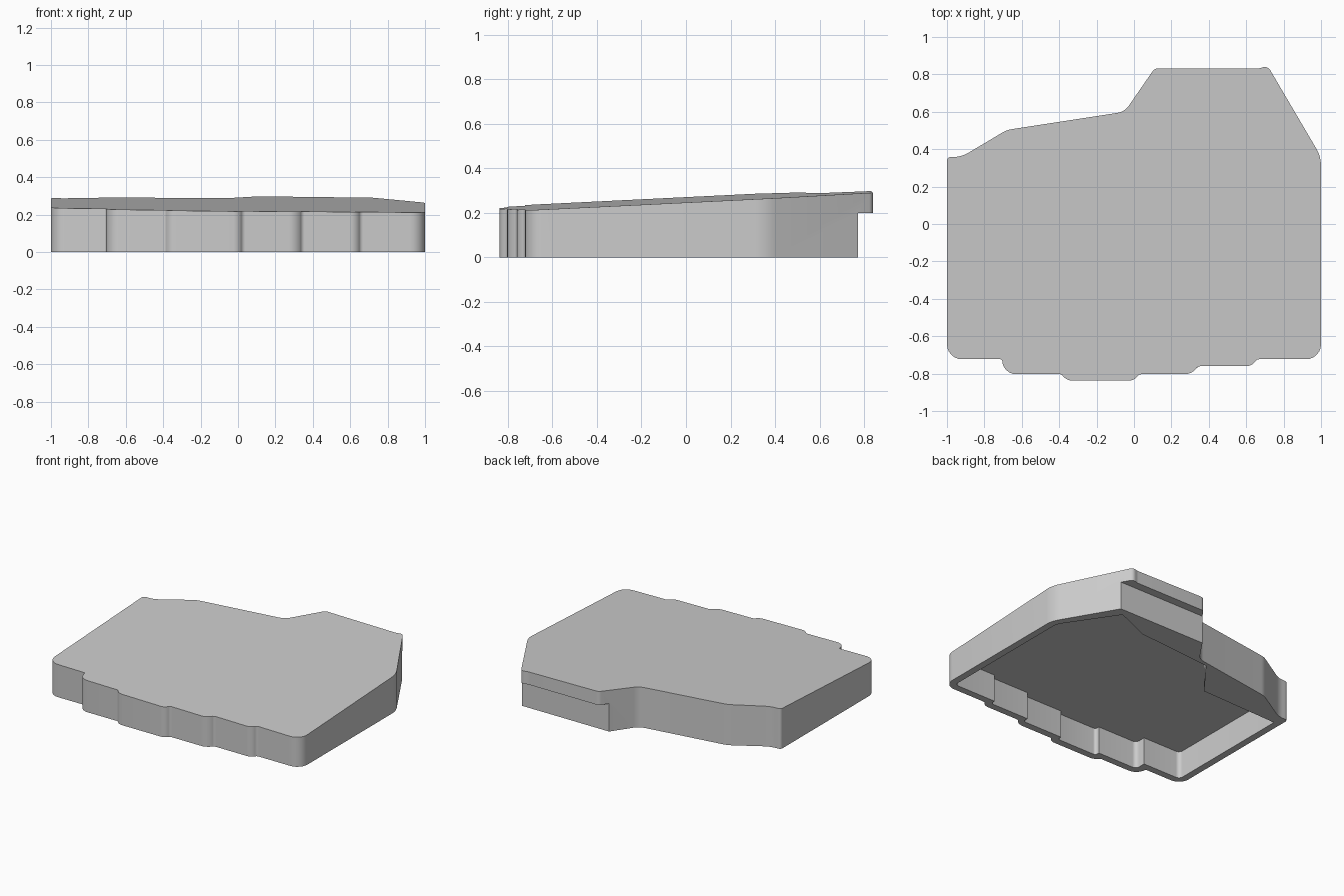
import bpy, bmesh, math
from mathutils import Vector

cube = bpy.data.objects.get("Cube")
if cube:
    bpy.data.objects.remove(cube)

grey = bpy.data.materials.new("plain grey")
grey.use_nodes = True
colour = (0.6, 0.6, 0.6, 1)
grey.diffuse_color = colour
grey.node_tree.nodes["Principled BSDF"].inputs["Base Color"].default_value = colour


def roof(x, y):
    """Height of the tilted top plane."""
    return 0.258 - 0.0122 * x + 0.049 * y


def rounded(corners, steps=6):
    """Outline with an arc at each (x, y, tangent length) corner."""
    pts = []
    for i, (x, y, d) in enumerate(corners):
        p = Vector((x, y))
        if d == 0:
            pts.append(p)
            continue
        a = (Vector(corners[i - 1][:2]) - p).normalized()
        b = (Vector(corners[(i + 1) % len(corners)][:2]) - p).normalized()
        w = math.sin(a.angle(b) / 2)
        for k in range(steps + 1):
            t = k / steps
            f0, f1, f2 = (1 - t) ** 2, 2 * w * t * (1 - t), t * t
            pts.append((f0 * (p + a * d) + f1 * p + f2 * (p + b * d)) / (f0 + f1 + f2))
    return pts


def prism(name, outline, bottom, top):
    bm = bmesh.new()
    low = [bm.verts.new((p.x, p.y, bottom)) for p in outline]
    high = [bm.verts.new((p.x, p.y, top(p.x, p.y))) for p in outline]
    bm.faces.new(low[::-1])
    bm.faces.new(high)
    n = len(outline)
    for i in range(n):
        j = (i + 1) % n
        bm.faces.new((low[i], low[j], high[j], high[i]))
    bmesh.ops.recalc_face_normals(bm, faces=bm.faces)
    mesh = bpy.data.meshes.new(name)
    bm.to_mesh(mesh)
    bm.free()
    mesh.materials.append(grey)
    obj = bpy.data.objects.new(name, mesh)
    bpy.context.collection.objects.link(obj)
    return obj


def cut(target, cutter):
    mod = target.modifiers.new(cutter.name, "BOOLEAN")
    mod.operation, mod.solver, mod.object = "DIFFERENCE", "EXACT", cutter
    bpy.context.view_layer.objects.active = target
    bpy.ops.object.modifier_apply(modifier=mod.name)
    bpy.data.objects.remove(cutter)


# Stepped front edge, then the sides and the raised rear lobe
shell_corners = [
    (-1, -.723, .08), (-.705, -.723, .01), (-.705, -.803, .075), (-.387, -.803, .01),
    (-.37, -.837, .04), (.005, -.837, .03), (.025, -.803, .015), (.32, -.803, .05),
    (.342, -.76, .015), (.635, -.76, .035), (.655, -.723, .015), (1, -.723, .08),
    (1, .36, .05), (.715, .845, .025), (.67, .832, .01), (.11, .832, .02),
    (-.05, .6, .04), (-.68, .503, .03), (-.92, .36, .04), (-1, .357, .02)]
shell = prism("case_shell", rounded(shell_corners), 0, roof)

# Flat-roofed hollow underside with a wider rim at the rear
cavity_corners = [
    (-.95, -.673, .03), (-.65, -.673, 0), (-.65, -.753, .03), (-.335, -.753, 0),
    (-.335, -.787, .02), (-.015, -.787, .02), (-.015, -.753, 0), (.305, -.753, .02),
    (.305, -.71, 0), (.615, -.71, .02), (.615, -.673, 0), (.95, -.673, .03),
    (.95, .35, .04), (.7, .72, 0), (.44, .61, 0), (-.14, .56, 0),
    (-.34, .3, 0), (-.95, .28, 0)]
cut(shell, prism("cavity_cutter", rounded(cavity_corners), -.1, lambda x, y: .195))

# Recess below the rear lip
recess = [Vector(p) for p in ((-.2, .772), (1.1, .772), (1.1, 1), (-.2, 1))]
cut(shell, prism("recess_cutter", recess, -.1, lambda x, y: .2))

bpy.ops.object.select_all(action="DESELECT")
shell.select_set(True)
bpy.context.view_layer.objects.active = shell
bpy.ops.object.shade_smooth_by_angle(angle=math.radians(30))
